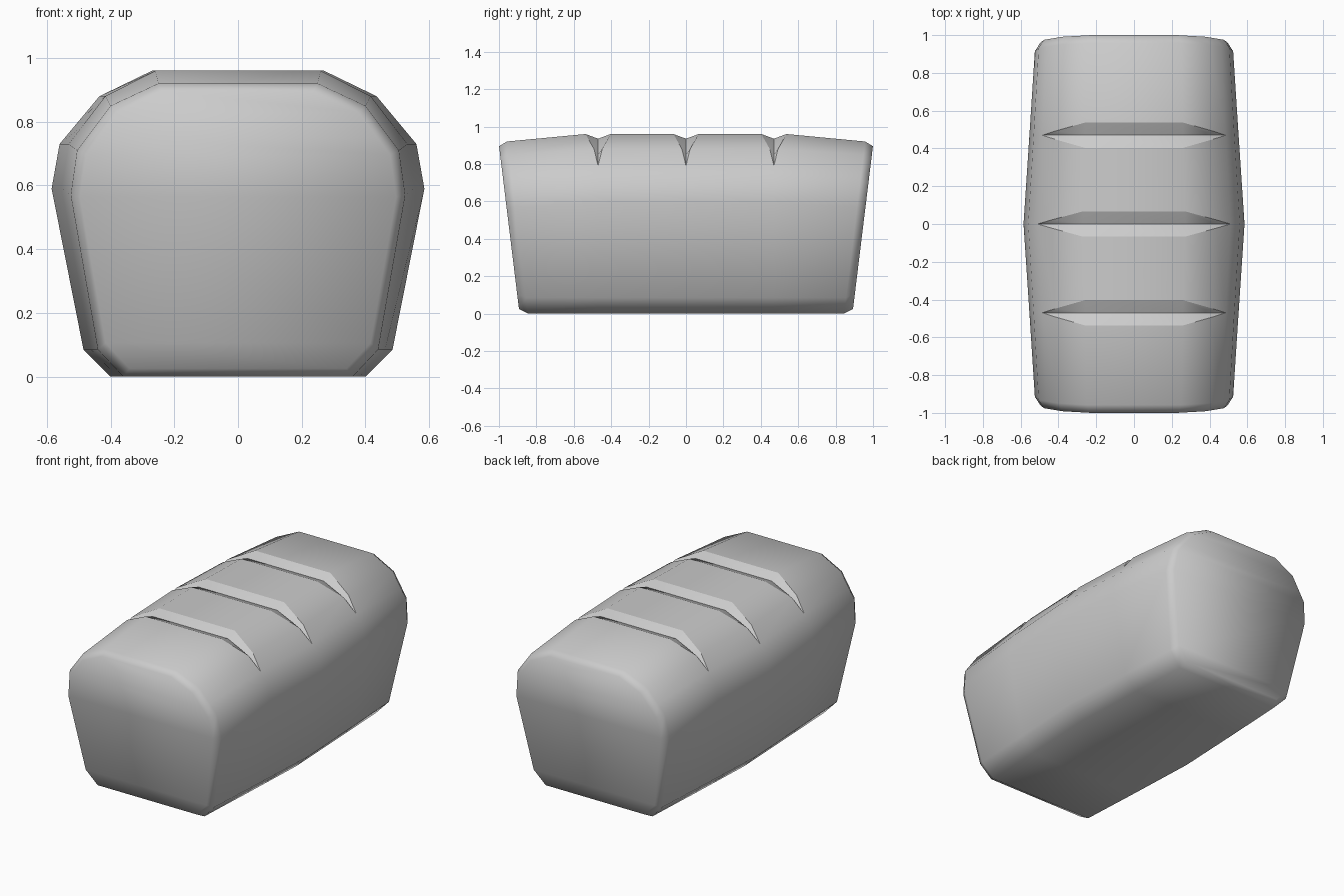
import bpy
import bmesh

cube = bpy.data.objects.get("Cube")
if cube:
    bpy.data.objects.remove(cube, do_unlink=True)

# Half cross-sections (x, z), bottom to top: widest middle and tapered end
MIDDLE = [(.40, 0), (.485, .085), (.585, .59), (.56, .73), (.51, .79), (.435, .88), (.27, .96)]
END = [(.36, 0), (.44, .085), (.525, .57), (.505, .71), (.463, .766), (.40, .85), (.25, .92)]
# Scored cuts: half-opening and depth at each profile point
OPENING = [0, 0, 0, 0, 0, .022, .067]
DEPTH = [0, 0, 0, 0, 0, .03, .025]
CUTS = (-.47, 0, .47)


def body_half(y):
    """Profile of the loaf at y; the crown stays level between the outer cuts."""
    tx = abs(y) / .9
    tz = max(0, (abs(y) - .48) / .47)
    return [(a[0] + (b[0] - a[0]) * tx, a[1] + (b[1] - a[1]) * tz)
            for a, b in zip(MIDDLE, END)]


def cut_half(y, side):
    """Lip (side -1 or 1) or bottom (side 0) of a scored cut."""
    pts = body_half(y)
    return [(x, y + side * o, z if side else z - d)
            for (x, z), o, d in zip(pts, OPENING, DEPTH)]


def lean(z):
    """Distance of the leaning end face from the centre."""
    return .89 + .11 * z / .9


def end_half(side, inset):
    """Rim of the body, or the slightly smaller outline of the end face."""
    pts = []
    for x, z in END:
        if inset:
            x, z = x * .945, .46 + (z - .46) * .945
        pts.append((x, side * (lean(z) - (0 if inset else .045)), z))
    return pts


# Loft all sections from front to back
sections = [end_half(-1, True), end_half(-1, False)]
for c in CUTS:
    sections += [cut_half(c, s) for s in (-1, 0, 1)]
sections += [end_half(1, False), end_half(1, True)]

bm = bmesh.new()
rings = []
for half in sections:
    full = half + [(-x, y, z) for x, y, z in reversed(half)]
    rings.append([bm.verts.new(p) for p in full])
n = len(rings[0])
for a, b in zip(rings, rings[1:]):
    for i in range(n):
        j = (i + 1) % n
        bm.faces.new((a[i], a[j], b[j], b[i]))

# End faces as horizontal strips
for ring in (rings[0], rings[-1]):
    for i in range(n // 2 - 1):
        bm.faces.new((ring[i], ring[i + 1], ring[n - 2 - i], ring[n - 1 - i]))

# Crisp lips and bottoms on the cuts
for ring in rings[2:-2]:
    for i in range(4, n - 5):
        edge = bm.edges.get((ring[i], ring[i + 1]))
        if edge:
            edge.smooth = False
for face in bm.faces:
    face.smooth = True
bmesh.ops.remove_doubles(bm, verts=bm.verts, dist=.0005)
bmesh.ops.recalc_face_normals(bm, faces=bm.faces)

mesh = bpy.data.meshes.new("bread_loaf")
bm.to_mesh(mesh)
bm.free()
loaf = bpy.data.objects.new("bread_loaf", mesh)
bpy.context.collection.objects.link(loaf)

# Plain grey crust
crust = bpy.data.materials.new("grey_crust")
crust.use_nodes = True
color = (.6, .6, .6, 1)
crust.diffuse_color = color
crust.node_tree.nodes["Principled BSDF"].inputs["Base Color"].default_value = color
mesh.materials.append(crust)
